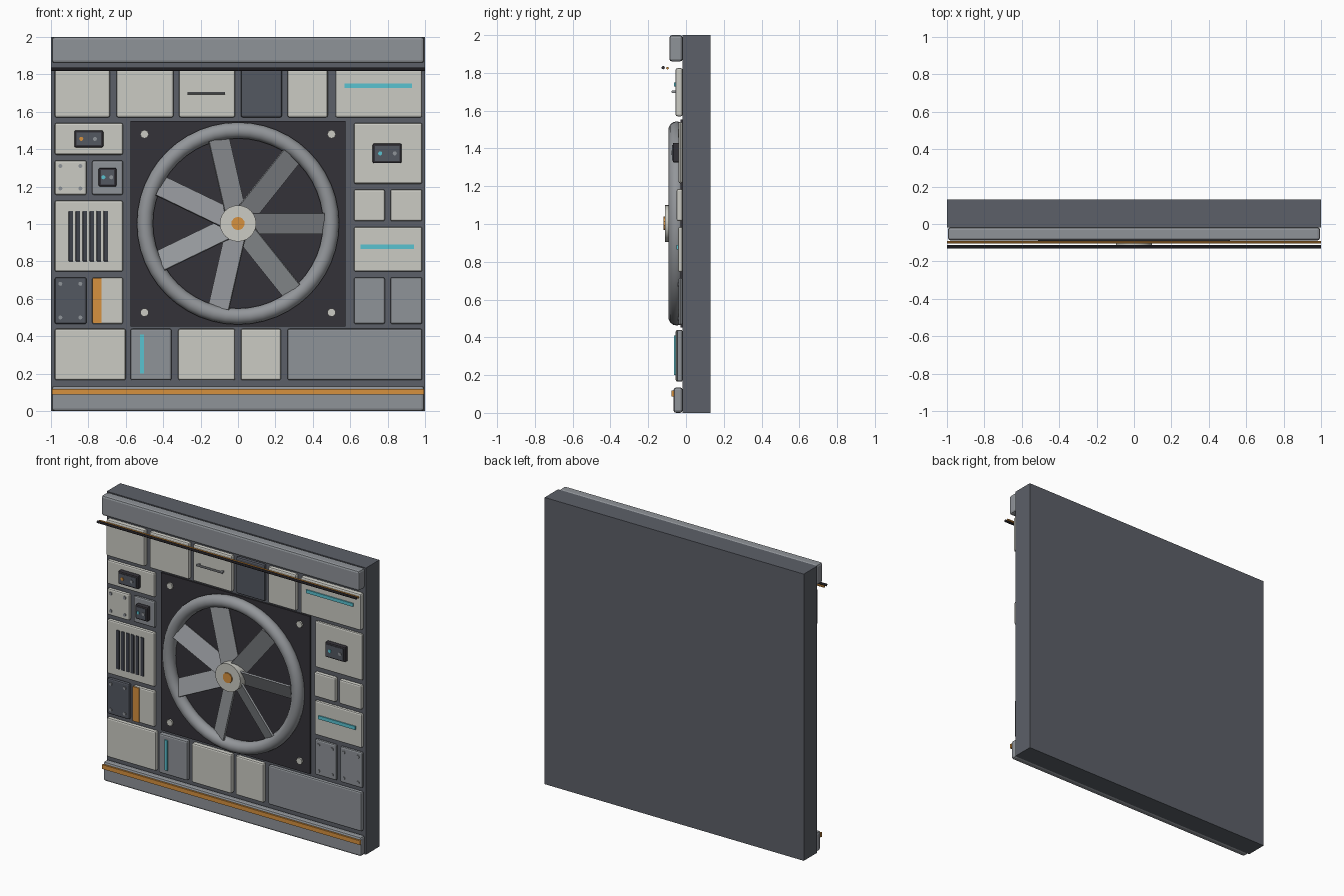
import bpy, bmesh, math
from mathutils import Matrix, Vector

if "Cube" in bpy.data.objects:
    bpy.data.objects.remove(bpy.data.objects["Cube"])


def material(name, rgb):
    m = bpy.data.materials.new(name)
    lin = [((c / 255 + 0.055) / 1.055) ** 2.4 for c in rgb]
    m.diffuse_color = (*lin, 1)
    m.use_nodes = True
    m.node_tree.nodes["Principled BSDF"].inputs["Base Color"].default_value = m.diffuse_color
    return m


LIGHT = material("light panel", (203, 203, 196))
MID = material("mid grey", (143, 147, 152))
BODY = material("slate grey", (92, 96, 104))
DARK = material("dark slate", (84, 88, 97))
BLACK = material("near black", (52, 50, 56))
METAL = material("fan metal", (147, 150, 154))
ORANGE = material("orange", (214, 145, 62))
CYAN = material("cyan", (90, 194, 208))
BOX = material("control box", (62, 66, 75))


def finish(name, bm, mat, smooth=False):
    me = bpy.data.meshes.new(name)
    bmesh.ops.recalc_face_normals(bm, faces=bm.faces)
    bm.to_mesh(me)
    bm.free()
    me.materials.append(mat)
    ob = bpy.data.objects.new(name, me)
    bpy.context.collection.objects.link(ob)
    if smooth:
        bpy.context.view_layer.objects.active = ob
        ob.select_set(True)
        bpy.ops.object.shade_smooth_by_angle(angle=math.radians(35))
        ob.select_set(False)
    return ob


def box(name, x0, x1, z0, z1, front, back, mat, bevel=0.0):
    bm = bmesh.new()
    bmesh.ops.create_cube(bm, size=1)
    for v in bm.verts:
        v.co = Vector((x0 + (v.co.x + .5) * (x1 - x0),
                       front + (v.co.y + .5) * (back - front),
                       z0 + (v.co.z + .5) * (z1 - z0)))
    if bevel:
        bmesh.ops.bevel(bm, geom=bm.edges[:], offset=bevel, segments=2,
                        profile=0.5, affect='EDGES')
    return finish(name, bm, mat)


def disc(name, x, z, r, front, back, mat, sides=12):
    bm = bmesh.new()
    bmesh.ops.create_cone(bm, cap_ends=True, segments=sides, radius1=r, radius2=r,
                          depth=back - front)
    bm.transform(Matrix.Translation((x, (front + back) / 2, z))
                 @ Matrix.Rotation(math.pi / 2, 4, 'X'))
    return finish(name, bm, mat, sides > 16)


def rod(name, x0, x1, y, z, r, mat, sides=8):
    bm = bmesh.new()
    bmesh.ops.create_cone(bm, cap_ends=True, segments=sides, radius1=r, radius2=r,
                          depth=x1 - x0)
    bm.transform(Matrix.Translation(((x0 + x1) / 2, y, z))
                 @ Matrix.Rotation(math.pi / 2, 4, 'Y'))
    return finish(name, bm, mat, True)


WALL = -0.018

# Backing slab and rails
box("wall_slab", -1, 1, 0, 2, WALL, 0.13, BODY)
box("top_rail", -0.995, 0.995, 1.86, 2.0, -0.088, WALL, MID, 0.014)
box("bottom_rail", -0.995, 0.995, 0, 0.135, -0.066, WALL, MID, 0.014)
box("bottom_rail_stripe", -0.995, 0.995, 0.088, 0.118, -0.078, -0.064, ORANGE)

# Cables in front of the top row
rod("dark_cable", -1, 1, -0.121, 1.828, 0.009, BLACK)
rod("orange_cable", -1, 1, -0.098, 1.825, 0.007, ORANGE)

# Wall panels: x0, x1, front y, material for each row
rows = [
    (1.57, 1.825, [(-.98, -.685, -.055, LIGHT), (-.65, -.345, -.05, LIGHT),
                   (-.315, -.015, -.05, LIGHT), (.015, .235, -.045, DARK),
                   (.265, .48, -.05, LIGHT), (.52, .985, -.055, LIGHT)]),
    (1.37, 1.54, [(-.98, -.615, -.045, LIGHT)]),
    (1.155, 1.34, [(-.98, -.81, -.045, LIGHT), (-.78, -.615, -.04, MID)]),
    (.745, 1.125, [(-.98, -.615, -.045, LIGHT)]),
    (.465, .715, [(-.98, -.81, -.045, DARK), (-.78, -.615, -.045, LIGHT),
                  (.62, .785, -.04, MID), (.815, .985, -.04, MID)]),
    (1.215, 1.54, [(.62, .985, -.04, LIGHT)]),
    (1.015, 1.185, [(.62, .785, -.05, LIGHT), (.815, .985, -.05, LIGHT)]),
    (.745, .985, [(.62, .985, -.043, LIGHT)]),
    (.165, .44, [(-.98, -.60, -.05, LIGHT), (-.575, -.355, -.055, MID),
                 (-.32, -.015, -.055, LIGHT), (.015, .23, -.05, LIGHT),
                 (.265, .985, -.047, MID)]),
]
for z0, z1, cells in rows:
    for x0, x1, front, mat in cells:
        box("wall_panel", x0, x1, z0, z1, front, WALL, mat, 0.01)

# Coloured strips
box("upper_light_strip", .57, .93, 1.727, 1.75, -.063, -.05, CYAN)
box("side_light_strip", .655, .94, .866, .89, -.051, -.04, CYAN)
box("lower_light_strip", -.525, -.502, .20, .41, -.063, -.05, CYAN)
box("orange_band", -.778, -.73, .47, .71, -.05, -.04, ORANGE)

# Panel handle
rod("handle_bar", -.27, -.07, -.07, 1.70, .007, METAL)
for x in (-.26, -.08):
    box("handle_post", x - .006, x + .006, 1.694, 1.706, -.07, -.045, METAL)

# Vent slats
for i in range(6):
    x = -.893 + i * .0373
    box("vent_slat", x - .012, x + .012, .80, 1.07, -.052, -.04, BOX, .003)

# Control boxes with indicator lamps
for x0, x1, z0, z1, front, lamps in [
        (-.875, -.72, 1.41, 1.50, -.075, ((-.838, ORANGE), (-.765, MID))),
        (-.745, -.65, 1.20, 1.30, -.07, ((-.72, CYAN), (-.678, MID))),
        (.72, .875, 1.325, 1.43, -.07, ((.76, CYAN), (.838, MID)))]:
    box("control_box_rim", x0, x1, z0, z1, front, -.035, BLACK, .008)
    box("control_box_face", x0 + .012, x1 - .012, z0 + .012, z1 - .012,
        front - .003, front + .005, DARK)
    for x, mat in lamps:
        disc("indicator_lamp", x, (z0 + z1) / 2, .011, front - .008, front, mat)

# Corner screws on the small plates
for xs, zs, front in [((-.95, -.843), (1.19, 1.31), -.045),
                      ((-.95, -.843), (.50, .68), -.045),
                      ((.65, .755), (.50, .68), -.04),
                      ((.845, .955), (.50, .68), -.04)]:
    for x in xs:
        for z in zs:
            disc("plate_screw", x, z, .011, front - .006, front + .005, MID, 8)

# Fan bay with corner bolts
ZC = 1.003
box("fan_plate", -.575, .575, .453, 1.552, -.03, WALL, BLACK)
for x in (-.5, .5):
    for z in (.527, 1.48):
        disc("fan_plate_bolt", x, z, .023, -.042, -.028, LIGHT, 8)

# Fan ring
bm = bmesh.new()
N, M = 48, 14
grid = []
for i in range(N):
    a = 2 * math.pi * i / N
    ring = []
    for j in range(M):
        b = 2 * math.pi * j / M
        r = .4975 + .043 * math.cos(b)
        ring.append(bm.verts.new((r * math.cos(a), -.05 + .043 * math.sin(b),
                                  ZC + r * math.sin(a))))
    grid.append(ring)
for i in range(N):
    for j in range(M):
        k, l = (i + 1) % N, (j + 1) % M
        bm.faces.new((grid[i][j], grid[k][j], grid[k][l], grid[i][l]))
finish("fan_ring", bm, METAL, True)

# Seven pitched blades
for i in range(7):
    blade = box("fan_blade", .05, .462, -.06, .06, -.006, .006, METAL)
    blade.data.transform(Matrix.Translation((0, -.06, ZC))
                         @ Matrix.Rotation(-2 * math.pi * i / 7, 4, 'Y')
                         @ Matrix.Rotation(math.radians(25), 4, 'X'))

# Hub and cap
disc("fan_hub", 0, ZC, .097, -.112, -.03, LIGHT, 24)
disc("hub_cap", 0, ZC, .036, -.119, -.11, ORANGE, 10)
